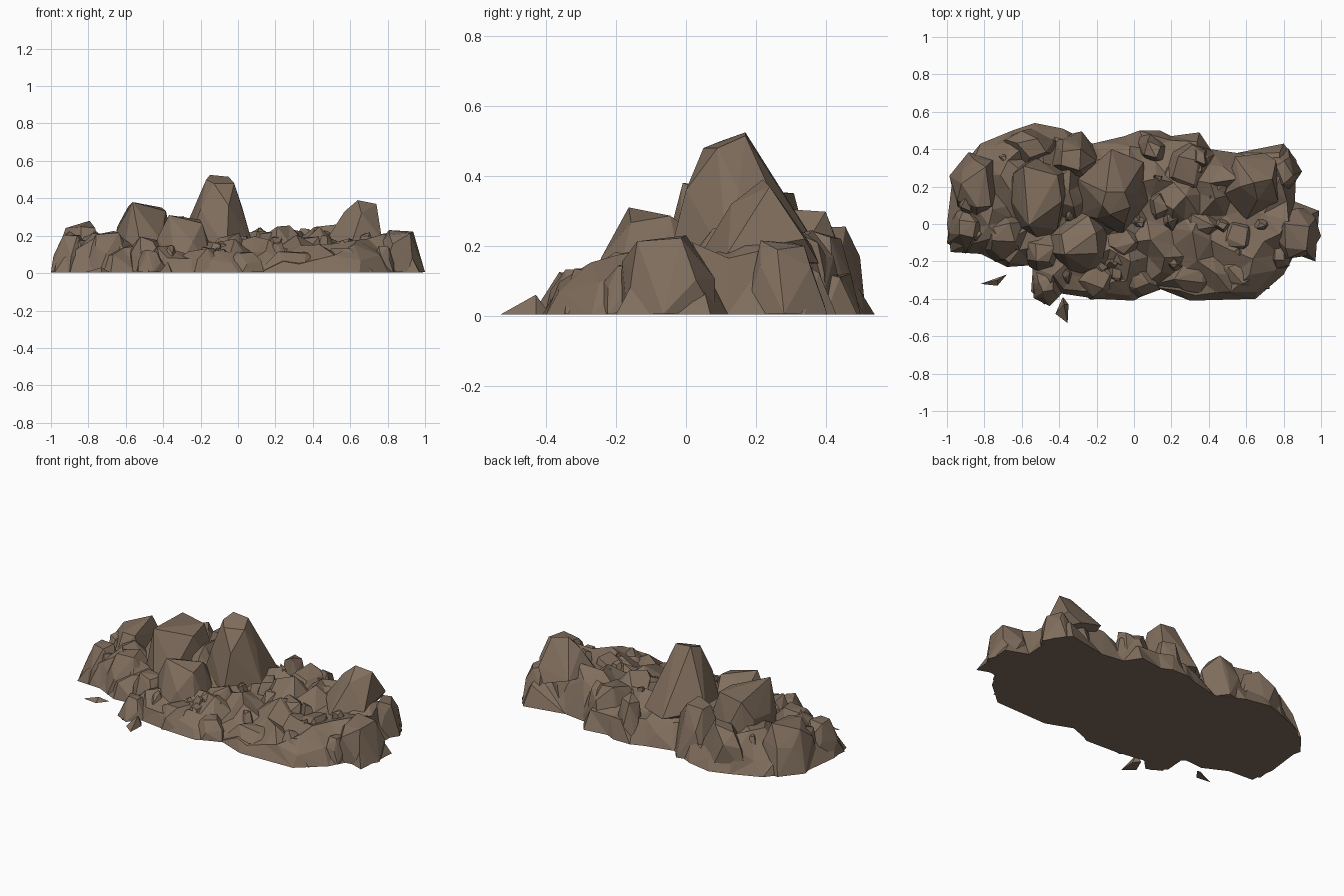
import bpy, bmesh, math, random
from mathutils import Vector
from mathutils.geometry import delaunay_2d_cdt

if "Cube" in bpy.data.objects:
    bpy.data.objects.remove(bpy.data.objects["Cube"])

stone = bpy.data.materials.new("brown stone")
stone.diffuse_color = (0.215, 0.155, 0.11, 1)
stone.use_nodes = True
stone.node_tree.nodes["Principled BSDF"].inputs["Base Color"].default_value = stone.diffuse_color

# ground outline of the whole outcrop
OUTLINE = [(-1, 0), (-.97, .25), (-.82, .43), (-.65, .5), (-.53, .54), (-.38, .51), (-.22, .43),
           (-.05, .47), (.03, .5), (.14, .5), (.2, .47), (.35, .49), (.41, .4), (.55, .38),
           (.8, .43), (.87, .34), (.86, .12), (.99, .07), (.97, -.2), (.86, -.16), (.8, -.27),
           (.65, -.4), (.3, -.41), (.12, -.34), (0, -.41), (-.2, -.4), (-.4, -.37),
           (-.48, -.43), (-.55, -.36), (-.54, -.22), (-.68, -.23), (-.82, -.16), (-.98, -.15)]


def finish(name, bm):
    bmesh.ops.recalc_face_normals(bm, faces=bm.faces)
    me = bpy.data.meshes.new(name)
    bm.to_mesh(me)
    bm.free()
    me.materials.append(stone)
    ob = bpy.data.objects.new(name, me)
    bpy.context.collection.objects.link(ob)


def edge_distance(x, y):
    """Distance to the outline, negative outside it."""
    hit, best, p = False, 9, Vector((x, y))
    for a, b in zip(OUTLINE, OUTLINE[1:] + OUTLINE[:1]):
        if (a[1] > y) != (b[1] > y) and x < (b[0] - a[0]) * (y - a[1]) / (b[1] - a[1]) + a[0]:
            hit = not hit
        va, d = Vector(a), Vector(b) - Vector(a)
        t = max(0, min(1, (p - va).dot(d) / d.length_squared))
        best = min(best, (p - va - d * t).length)
    return best if hit else -best


def hull(name, pts):
    bm = bmesh.new()
    for p in pts:
        bm.verts.new(p)
    res = bmesh.ops.convex_hull(bm, input=bm.verts)
    junk = [v for v in res["geom_interior"] + res["geom_unused"]
            if isinstance(v, bmesh.types.BMVert)]
    bmesh.ops.delete(bm, geom=list(set(junk)), context='VERTS')
    finish(name, bm)


def rock(name, x, y, rx, ry, h, top, seed, sides=6, dx=0, dy=0):
    """Angular boulder: convex hull of three jittered rings; dx, dy lean the top."""
    rnd = random.Random(seed)
    pts = []
    for t, s, n in ((0, 1, sides), (.55, .5 + .5 * top, sides), (1, top, 4)):
        turn = rnd.random() * 6
        for i in range(n):
            a = turn + (i + rnd.uniform(-.3, .3)) * math.tau / n
            k = s * rnd.uniform(.82, 1.12)
            z = h * t * (rnd.uniform(.84, 1) if i else 1) * (rnd.uniform(.7, 1.3) if 0 < t < 1 else 1)
            px, py = x + dx * t + rx * k * math.cos(a), y + dy * t + ry * k * math.sin(a)
            pts.append((max(-1, min(1, px)), max(-.44, min(.53, py)), z + .005))
    hull(name, pts)


def ground(y):
    """General height of the outcrop from front to back."""
    return .12 + .1 * max(0, min(1, (y + .35) / .5)) - .05 * max(0, (y - .3) / .2)


# craggy mound: irregular triangles over jittered points, steep at the rim
rnd = random.Random(4)
n = len(OUTLINE)
pts = [Vector(p) for p in OUTLINE]
heights = [.004] * n
tries = 0
while tries < 5000:
    tries += 1
    p = Vector((rnd.uniform(-1, 1), rnd.uniform(-.45, .55)))
    d = edge_distance(*p)
    if d > .022 and min((p - q).length for q in pts[n:] or [Vector((9, 9))]) > .075:
        pts.append(p)
        heights.append(ground(p.y) * min(1, .5 + d * 4) * rnd.uniform(.6, 1.22))
co, _, faces, *_ = delaunay_2d_cdt(pts, [], [list(range(n))], 1, 1e-5)
bm = bmesh.new()
zs = {(round(p.x, 4), round(p.y, 4)): z for p, z in zip(pts, heights)}
vs = [bm.verts.new((c.x, c.y, zs.get((round(c.x, 4), round(c.y, 4)), .1))) for c in co]
for f in faces:
    bm.faces.new([vs[i] for i in f])
rim = [v for v in vs if v.co.z < .0041]
rim_by_xy = {(round(v.co.x, 4), round(v.co.y, 4)): v for v in rim}
bm.faces.new([bm.verts.new(rim_by_xy[(round(x, 4), round(y, 4))].co) for x, y in OUTLINE])
bmesh.ops.remove_doubles(bm, verts=bm.verts, dist=1e-4)
finish("mound", bm)

# main spire, leaning back with a broken top
hull("main_spire", [(-.17, .1, .5), (-.15, .17, .525), (-.05, .17, .515), (-.02, .09, .48),
                    (-.13, .05, .48), (-.2, .03, .34), (-.05, .0, .36), (.02, .15, .36),
                    (-.21, .2, .36), (-.06, .24, .385), (.08, .12, .15), (-.06, -.06, .12),
                    (-.29, .05, .1), (-.3, .24, .2), (-.12, .4, .16), (.05, .33, .16)])
# right peak
hull("right_peak", [(.64, .22, .39), (.74, .24, .37), (.57, .2, .33), (.66, .13, .32),
                    (.76, .34, .22), (.77, .12, .18), (.48, .16, .19), (.54, .36, .2),
                    (.6, .02, .14), (.7, .38, .15)])

# tall boulders
TALL = [("left_block", -.51, .16, .2, .25, .375, .66, 8, 7),
        ("front_left_boulder", -.29, -.1, .2, .19, .305, .56, 12, 7),
        ("back_left_shoulder", -.83, .2, .16, .22, .275, .6, 14, 6),
        ("far_right_boulder", .87, -.05, .14, .17, .225, .58, 17, 6)]
for t in TALL:
    rock(*t)

# ledges around the tall pieces
LEDGES = [(-.89, -.02, .12, .15, .2), (-.7, -.06, .15, .16, .22), (-.55, .41, .2, .12, .25),
          (-.33, .35, .16, .15, .3), (.1, .4, .1, .1, .24), (.28, .3, .17, .19, .24),
          (.46, .2, .14, .17, .225), (.8, .28, .1, .13, .21), (.14, .1, .1, .12, .22),
          (.36, 0, .15, .12, .19), (.56, -.06, .13, .13, .18), (-.05, -.1, .12, .12, .21),
          (-.48, -.15, .13, .14, .19), (-.47, -.32, .1, .11, .12), (-.2, -.28, .16, .13, .13),
          (.03, -.3, .13, .1, .11), (.3, -.27, .2, .14, .11), (.58, -.26, .18, .13, .13),
          (.78, -.16, .08, .1, .14)]
for i, (x, y, rx, ry, h) in enumerate(LEDGES):
    rock("ledge_%02d" % (i + 1), x, y, rx, ry, h, .5, 40 + i, 6)

# sharp shards jutting from the slopes
rnd = random.Random(21)
count = 0
while count < 34:
    x, y = rnd.uniform(-.92, .92), rnd.uniform(-.36, .42)
    if edge_distance(x, y) < .06:
        continue
    count += 1
    r = rnd.uniform(.06, .1)
    rock("shard_%02d" % count, x, y, r, r * rnd.uniform(.8, 1.2), ground(y) * rnd.uniform(.9, 1.12),
         .35, 200 + count, 5, rnd.uniform(-.04, .04), rnd.uniform(-.04, .04))

# two loose chips lying in front
hull("chip_left", [(-.82, -.32, .004), (-.68, -.27, .004), (-.73, -.33, .004), (-.73, -.3, .03)])
hull("chip_front", [(-.38, -.39, .004), (-.35, -.43, .004), (-.355, -.53, .004),
                    (-.42, -.48, .004), (-.375, -.43, .06)])
